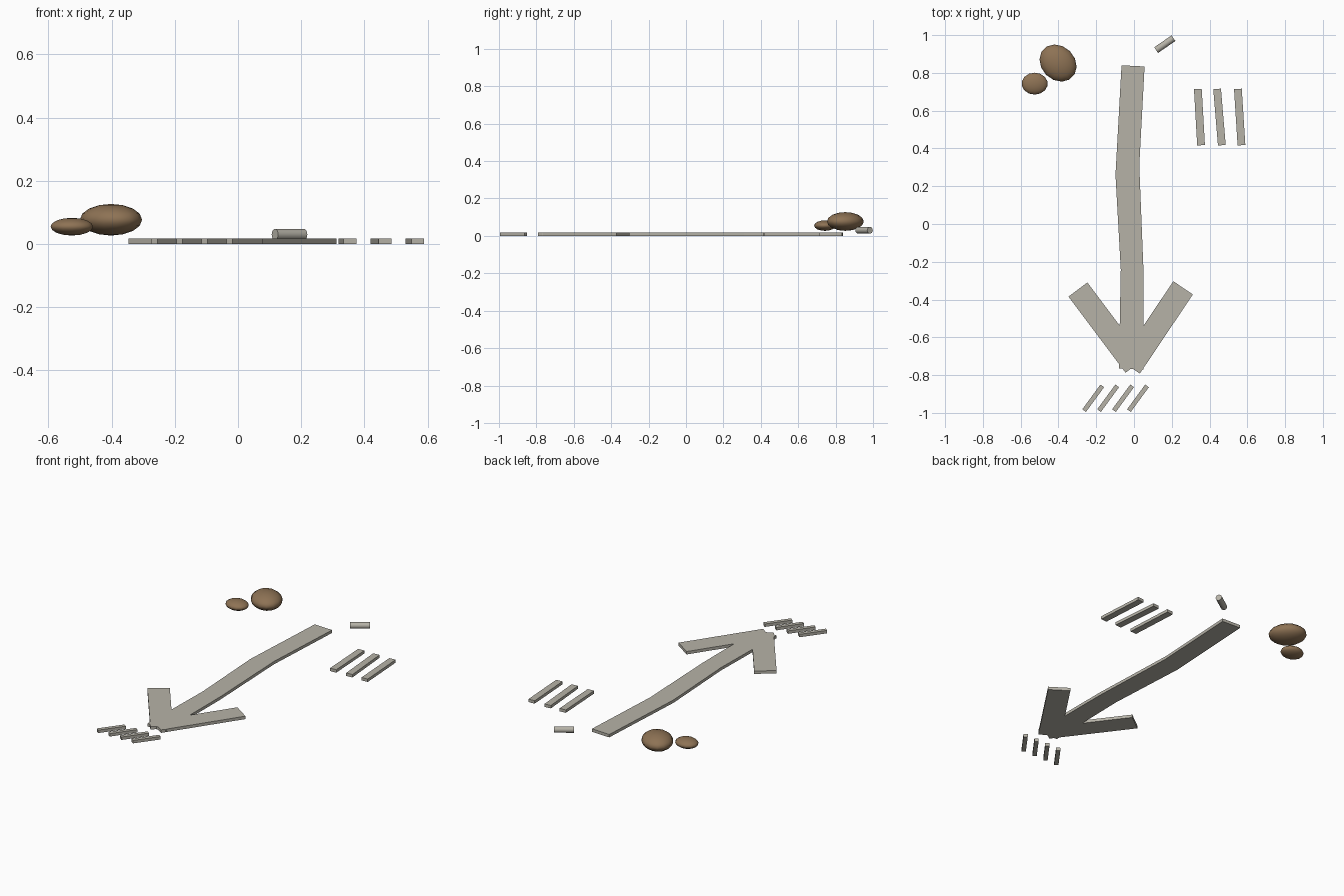
import bpy, bmesh, math
from mathutils import Vector

cube = bpy.data.objects.get("Cube")
if cube:
    bpy.data.objects.remove(cube, do_unlink=True)

THICK = 0.018


def material(name, rgb):
    m = bpy.data.materials.new(name)
    m.use_nodes = True
    m.diffuse_color = (*rgb, 1)
    m.node_tree.nodes["Principled BSDF"].inputs["Base Color"].default_value = (*rgb, 1)
    return m


chalk = material("warm grey", (0.47, 0.45, 0.39))
brown = material("stone brown", (0.27, 0.17, 0.09))


def slab(name, outline):
    """Flat plate resting on the ground, extruded from an outline."""
    bm = bmesh.new()
    face = bm.faces.new([bm.verts.new((x, y, 0)) for x, y in outline])
    top = bmesh.ops.extrude_face_region(bm, geom=[face])["geom"]
    bmesh.ops.translate(bm, vec=(0, 0, THICK),
                        verts=[v for v in top if isinstance(v, bmesh.types.BMVert)])
    bmesh.ops.recalc_face_normals(bm, faces=bm.faces)
    mesh = bpy.data.meshes.new(name)
    bm.to_mesh(mesh)
    bm.free()
    mesh.materials.append(chalk)
    obj = bpy.data.objects.new(name, mesh)
    bpy.context.collection.objects.link(obj)


def bar(name, start, end, width):
    """Straight bar between two ground points."""
    a, b = Vector(start), Vector(end)
    side = (b - a).orthogonal().normalized() * width / 2
    slab(name, [a + side, b + side, b - side, a - side])


# Arrow: slightly bent shaft and two barbs
slab("arrow_shaft", [(-0.066, 0.84), (-0.098, 0.26), (-0.07, -0.24), (-0.08, -0.765),
                     (0.05, -0.77), (0.05, -0.24), (0.028, 0.31), (0.056, 0.834)])
bar("arrow_barb_right", (-0.297, -0.347), (0.005, -0.75), 0.125)
bar("arrow_barb_left", (0.26, -0.338), (-0.021, -0.757), 0.125)

# Three long tally strips beside the shaft
for i, (top, low) in enumerate([(0.338, 0.355), (0.44, 0.465), (0.55, 0.569)]):
    bar(f"long_strip_{i + 1}", (top, 0.715), (low, 0.417), 0.041)

# Four short slanted strips ahead of the point
for i in range(4):
    x = -0.264 + i * 0.079
    bar(f"short_strip_{i + 1}", (x, -0.988), (x + 0.096, -0.857), 0.024)

# Small peg lying on its side
bpy.ops.mesh.primitive_cylinder_add(vertices=16, radius=0.018, depth=0.112,
                                    location=(0.163, 0.952, 0.03),
                                    rotation=(0, math.pi / 2, math.radians(34.5)))
peg = bpy.context.object
peg.name = "peg"
peg.data.materials.append(chalk)
bpy.ops.object.shade_smooth_by_angle(angle=math.radians(40))

# Two flattened stones
for name, place, size, turn in [
        ("large_stone", (-0.402, 0.852, 0.077), (0.107, 0.089, 0.05), -45),
        ("small_stone", (-0.526, 0.743, 0.055), (0.069, 0.058, 0.028), 0)]:
    bpy.ops.mesh.primitive_uv_sphere_add(segments=14, ring_count=8, radius=1, location=place,
                                         rotation=(0, 0, math.radians(turn)))
    stone = bpy.context.object
    stone.name = name
    stone.scale = size
    stone.data.materials.append(brown)
    bpy.ops.object.shade_smooth_by_angle(angle=math.radians(40))
